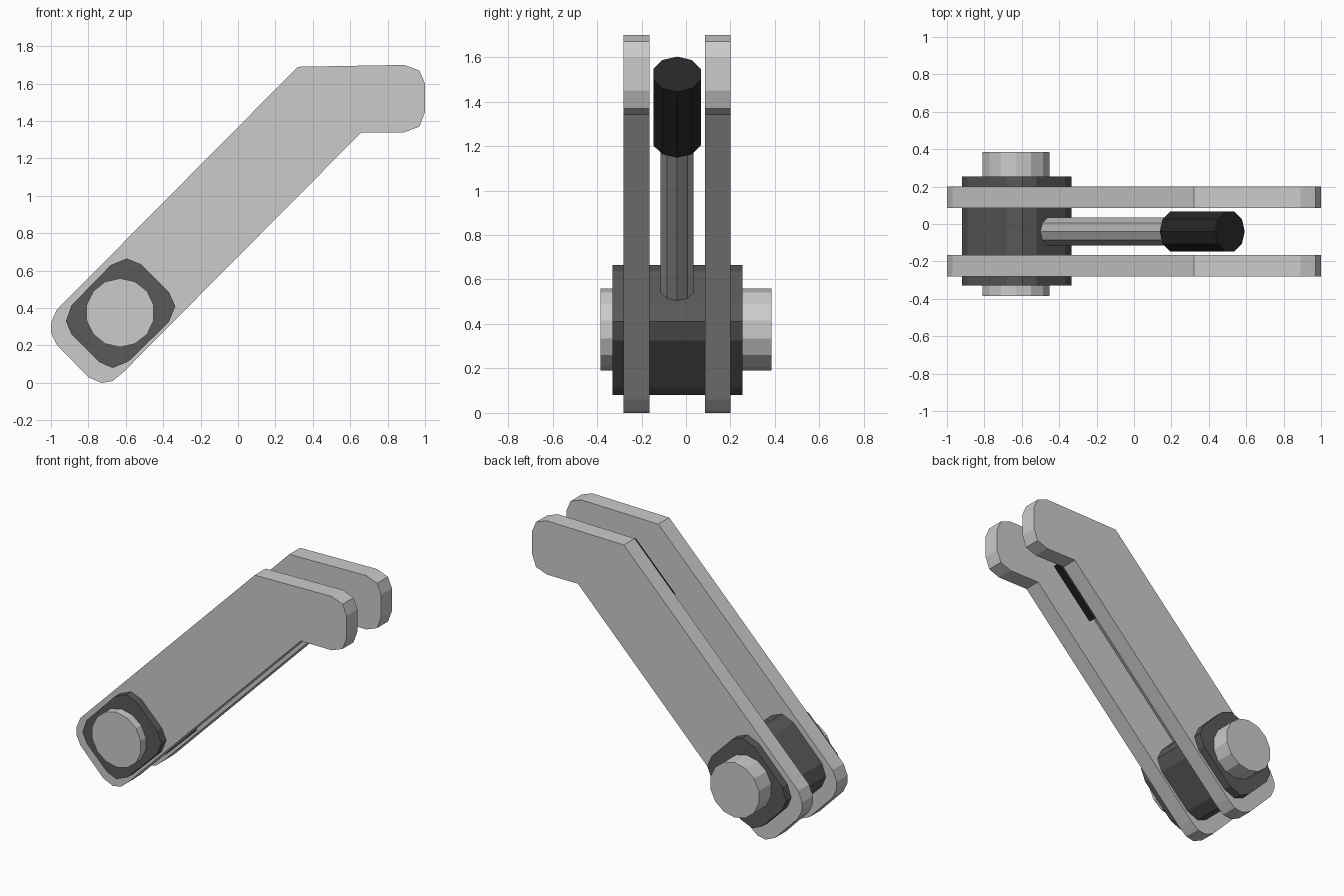
import bpy, bmesh, math
from mathutils import Vector

if "Cube" in bpy.data.objects:
    bpy.data.objects.remove(bpy.data.objects["Cube"])


def material(name, r, g, b):
    m = bpy.data.materials.new(name)
    m.diffuse_color = (r, g, b, 1)
    m.use_nodes = True
    m.node_tree.nodes["Principled BSDF"].inputs["Base Color"].default_value = m.diffuse_color
    return m


STEEL = material("light steel", 0.60, 0.60, 0.60)
ROD = material("rod steel", 0.45, 0.45, 0.45)
DARK = material("dark grey", 0.10, 0.10, 0.10)
BLACK = material("black rubber", 0.02, 0.02, 0.02)


def finish(bm, name, mat):
    bmesh.ops.recalc_face_normals(bm, faces=bm.faces)
    me = bpy.data.meshes.new(name)
    bm.to_mesh(me)
    bm.free()
    me.materials.append(mat)
    ob = bpy.data.objects.new(name, me)
    bpy.context.collection.objects.link(ob)
    return ob


def slab(name, profile, y0, y1, mat):
    """Extrude an x-z outline from y0 to y1."""
    bm = bmesh.new()
    face = bm.faces.new([bm.verts.new((x, y0, z)) for x, z in profile])
    ext = bmesh.ops.extrude_face_region(bm, geom=[face])
    verts = [v for v in ext["geom"] if isinstance(v, bmesh.types.BMVert)]
    bmesh.ops.translate(bm, verts=verts, vec=(0, y1 - y0, 0))
    return finish(bm, name, mat)


def cylinder(name, a, b, radius, sides, mat):
    """Cylinder between two points."""
    a, b = Vector(a), Vector(b)
    bm = bmesh.new()
    bmesh.ops.create_cone(bm, cap_ends=True, segments=sides, radius1=radius,
                          radius2=radius, depth=(b - a).length)
    ob = finish(bm, name, mat)
    ob.rotation_euler = (b - a).to_track_quat('Z', 'Y').to_euler()
    ob.location = (a + b) / 2
    return ob


# Two bent side plates
plate = [(-1, 0.32), (-0.97, 0.39), (0.32, 1.69), (0.89, 1.70), (0.97, 1.67),
         (1, 1.60), (1, 1.45), (0.97, 1.37), (0.89, 1.34), (0.66, 1.34),
         (-0.61, 0.06), (-0.67, 0.01), (-0.73, 0), (-0.80, 0.03),
         (-0.97, 0.205), (-1, 0.27)]
slab("front_plate", plate, -0.28, -0.165, STEEL)
slab("back_plate", plate, 0.085, 0.20, STEEL)

# Rounded pivot block passing through both plates
block = [(-0.595, 0.665), (-0.52, 0.635), (-0.37, 0.485), (-0.335, 0.41),
         (-0.37, 0.325), (-0.585, 0.115), (-0.67, 0.08), (-0.74, 0.11),
         (-0.89, 0.26), (-0.92, 0.33), (-0.89, 0.415), (-0.68, 0.63)]
slab("pivot_block", block, -0.33, 0.255, DARK)

# Pivot pin
cylinder("pivot_pin", (-0.63, -0.385, 0.375), (-0.63, 0.385, 0.375), 0.184, 14, STEEL)

# Lever rod and grip, running at 45 degrees between the plates
cylinder("lever_rod", (-0.455, -0.04, 0.55), (0.30, -0.04, 1.305), 0.078, 10, ROD)
cylinder("lever_grip", (0.217, -0.04, 1.227), (0.513, -0.04, 1.523), 0.112, 10, BLACK)
